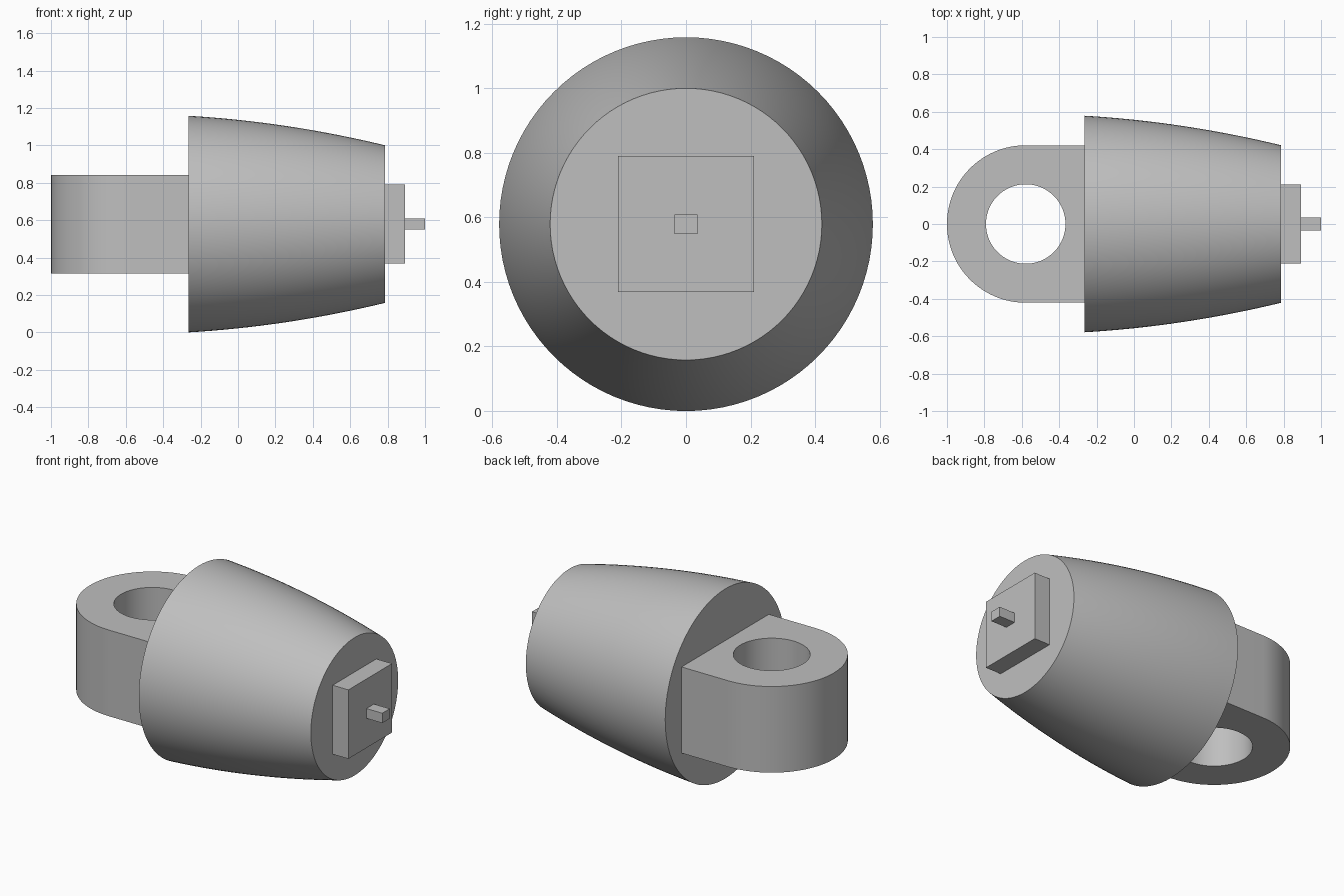
import bpy
import bmesh
from math import cos, sin, pi, radians
from mathutils import Vector

cube = bpy.data.objects.get("Cube")
if cube:
    bpy.data.objects.remove(cube, do_unlink=True)

AXIS_Z = 0.579
BODY_START, BODY_END = -0.265, 0.787
BIG_R, SMALL_R = 0.579, 0.421
SEGMENTS = 96

grey = bpy.data.materials.new("plain_grey")
grey.use_nodes = True
colour = (0.52, 0.52, 0.52, 1)
grey.diffuse_color = colour
grey.node_tree.nodes["Principled BSDF"].inputs["Base Color"].default_value = colour


def finish(name, bm, smooth=False):
    bmesh.ops.recalc_face_normals(bm, faces=bm.faces)
    mesh = bpy.data.meshes.new(name)
    bm.to_mesh(mesh)
    bm.free()
    mesh.materials.append(grey)
    obj = bpy.data.objects.new(name, mesh)
    bpy.context.collection.objects.link(obj)
    if smooth:
        bpy.ops.object.select_all(action='DESELECT')
        obj.select_set(True)
        bpy.context.view_layer.objects.active = obj
        bpy.ops.object.shade_smooth_by_angle(angle=radians(30))
    return obj


def box(name, x0, x1, width, height):
    bm = bmesh.new()
    bmesh.ops.create_cube(bm, size=1)
    bmesh.ops.scale(bm, vec=(x1 - x0, width, height), verts=bm.verts)
    bmesh.ops.translate(bm, vec=((x0 + x1) / 2, 0, AXIS_Z), verts=bm.verts)
    return finish(name, bm)


def closed_loop(bm, points):
    verts = [bm.verts.new(p) for p in points]
    return [bm.edges.new((a, b)) for a, b in zip(verts, verts[1:] + verts[:1])]


# Tapered body: gently bulging profile turned about the x axis
bm = bmesh.new()
rings = []
STEPS = 16
for i in range(STEPS + 1):
    t = i / STEPS
    r = BIG_R + (SMALL_R - BIG_R) * t + 0.024 * 4 * t * (1 - t)
    x = BODY_START + (BODY_END - BODY_START) * t
    angles = [2 * pi * k / SEGMENTS for k in range(SEGMENTS)]
    rings.append([bm.verts.new((x, r * cos(a), AXIS_Z + r * sin(a))) for a in angles])
for low, high in zip(rings, rings[1:]):
    for k in range(SEGMENTS):
        n = (k + 1) % SEGMENTS
        bm.faces.new((low[k], low[n], high[n], high[k]))
bm.faces.new(rings[0])
bm.faces.new(rings[-1])
finish("tapered_body", bm, smooth=True)

# Lug: rounded plate with a round eye, raised to its full height
LUG_X, LUG_R, EYE_R = -0.579, 0.421, 0.2125
LUG_BOTTOM, LUG_TOP = 0.316, 0.842
bm = bmesh.new()
half = SEGMENTS // 2
outline = [(BODY_START + 0.01, LUG_R, LUG_BOTTOM)]
for k in range(half + 1):
    a = pi / 2 + pi * k / half
    outline.append((LUG_X + LUG_R * cos(a), LUG_R * sin(a), LUG_BOTTOM))
outline.append((BODY_START + 0.01, -LUG_R, LUG_BOTTOM))
eye = [(LUG_X + EYE_R * cos(2 * pi * k / SEGMENTS),
        EYE_R * sin(2 * pi * k / SEGMENTS), LUG_BOTTOM) for k in range(SEGMENTS)]
edges = closed_loop(bm, outline) + closed_loop(bm, eye)
bmesh.ops.triangle_fill(bm, edges=edges, use_beauty=True, normal=Vector((0, 0, 1)))
raised = bmesh.ops.extrude_face_region(bm, geom=bm.faces[:], use_keep_orig=True)
top = [g for g in raised["geom"] if isinstance(g, bmesh.types.BMVert)]
bmesh.ops.translate(bm, vec=(0, 0, LUG_TOP - LUG_BOTTOM), verts=top)
finish("eye_lug", bm, smooth=True)

# Square end block and small pin
box("end_block", BODY_END - 0.005, 0.893, 0.421, 0.421)
box("end_pin", 0.888, 1.0, 0.072, 0.06)
